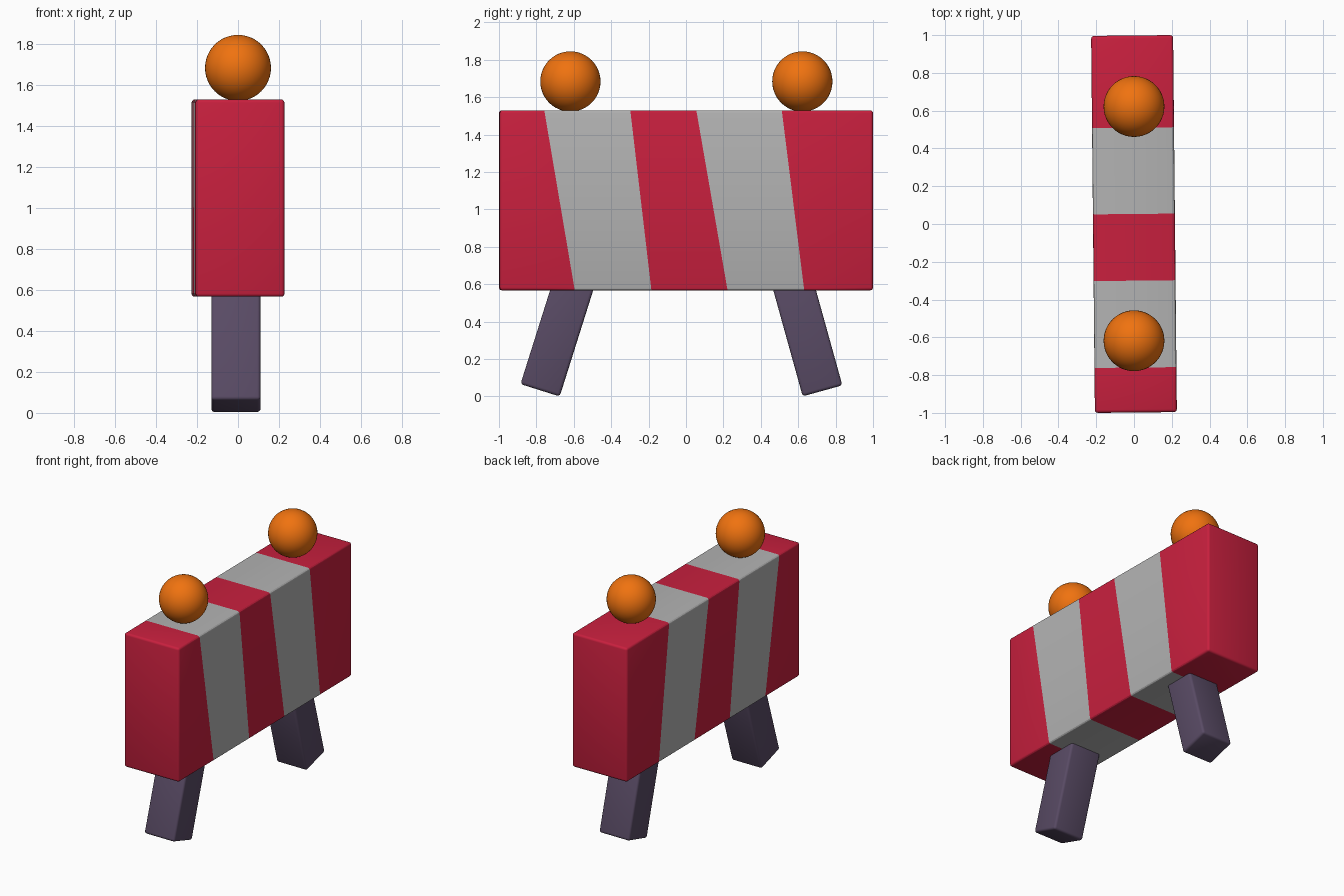
import bpy, bmesh
from math import radians
from mathutils import Matrix, Vector

if "Cube" in bpy.data.objects:
    bpy.data.objects.remove(bpy.data.objects["Cube"])


def material(name, rgb):
    m = bpy.data.materials.new(name)
    m.diffuse_color = (*rgb, 1)
    m.use_nodes = True
    m.node_tree.nodes["Principled BSDF"].inputs["Base Color"].default_value = m.diffuse_color
    return m


RED = material("red", (0.58, 0.014, 0.048))
GREY = material("grey", (0.45, 0.45, 0.45))
ORANGE = material("orange", (0.87, 0.17, 0.005))
PURPLE = material("purple", (0.1, 0.07, 0.13))


def rounded_box(size, bevel):
    bm = bmesh.new()
    bmesh.ops.create_cube(bm, size=1)
    bmesh.ops.scale(bm, vec=size, verts=bm.verts)
    bmesh.ops.bevel(bm, geom=bm.edges[:], offset=bevel, segments=3,
                    profile=0.5, affect='EDGES')
    return bm


def finish(bm, name, mats, angle=30):
    bmesh.ops.recalc_face_normals(bm, faces=bm.faces)
    me = bpy.data.meshes.new(name)
    bm.to_mesh(me)
    bm.free()
    for m in mats:
        me.materials.append(m)
    ob = bpy.data.objects.new(name, me)
    bpy.context.collection.objects.link(ob)
    bpy.ops.object.select_all(action='DESELECT')
    ob.select_set(True)
    bpy.context.view_layer.objects.active = ob
    bpy.ops.object.shade_smooth_by_angle(angle=radians(angle))
    return ob


# Striped board: sliced along slanted planes (y at top edge, y at bottom edge)
Z0, Z1 = 0.567, 1.53
CUTS = [(-0.76, -0.597), (-0.30, -0.187), (0.053, 0.22), (0.51, 0.63)]
bm = rounded_box((0.434, 1.996, Z1 - Z0), 0.016)
bmesh.ops.translate(bm, vec=(0, 0, (Z0 + Z1) / 2), verts=bm.verts)
planes = []
for top, bottom in CUTS:
    point = Vector((0, top, Z1))
    normal = Vector((0, Z1 - Z0, bottom - top)).normalized()
    planes.append((point, normal))
    bmesh.ops.bisect_plane(bm, geom=bm.verts[:] + bm.edges[:] + bm.faces[:],
                           plane_co=point, plane_no=normal)
for f in bm.faces:
    c = f.calc_center_median()
    f.material_index = sum((c - p).dot(n) > 0 for p, n in planes) % 2
bmesh.ops.rotate(bm, matrix=Matrix.Rotation(0.01, 3, 'Z'), verts=bm.verts)
finish(bm, "striped_board", [RED, GREY])

# Splayed legs, rooted inside the board
for name, y, z, tilt in (("front_leg", -0.78, 0.033, -17.5),
                         ("back_leg", 0.73, 0.03, 15.5)):
    bm = rounded_box((0.24, 0.22, 0.65), 0.016)
    bmesh.ops.translate(bm, vec=(0, 0, 0.325), verts=bm.verts)
    ob = finish(bm, name, [PURPLE])
    ob.location = (-0.01, y, z)
    ob.rotation_euler.x = radians(tilt)

# Warning lamps
for name, y in (("front_lamp", -0.618), ("back_lamp", 0.622)):
    bm = bmesh.new()
    bmesh.ops.create_uvsphere(bm, u_segments=48, v_segments=24, radius=0.161)
    ob = finish(bm, name, [ORANGE], 60)
    ob.location = (0, y, 1.684)
